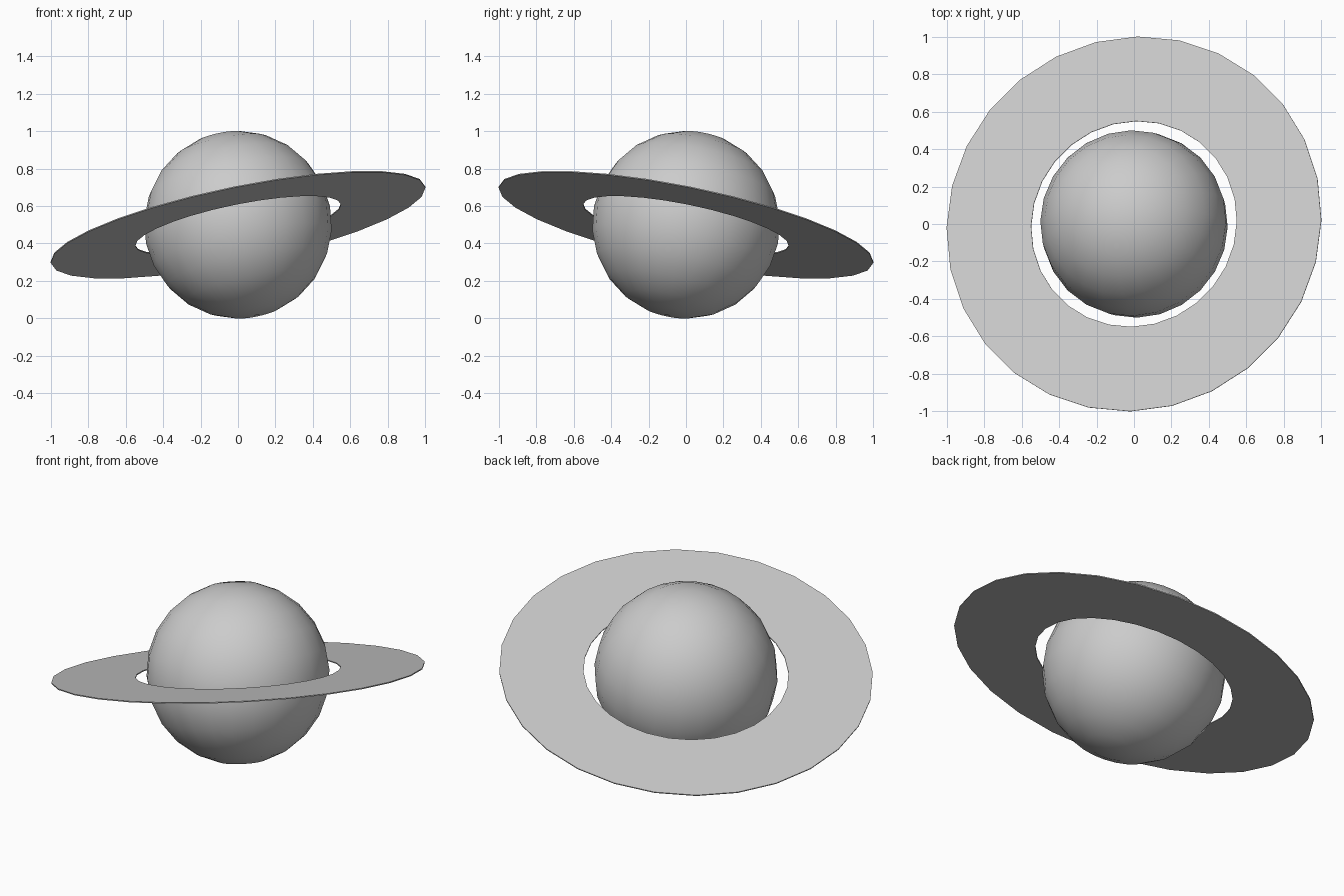
import bpy, bmesh, math
from mathutils import Matrix

if "Cube" in bpy.data.objects:
    bpy.data.objects.remove(bpy.data.objects["Cube"])

# Everything shares one tilt about the horizontal (1, 1) diagonal
TILT = math.radians(16.2)
POSE = (Matrix.Translation((0, 0, 0.5))
        @ Matrix.Rotation(math.radians(45), 4, 'Z')
        @ Matrix.Rotation(-TILT, 4, 'X'))


def add_object(name, bm):
    bmesh.ops.recalc_face_normals(bm, faces=bm.faces)
    bm.transform(POSE)
    # keep the tilt upward toward +x / -y
    mesh = bpy.data.meshes.new(name)
    bm.to_mesh(mesh)
    bm.free()
    obj = bpy.data.objects.new(name, mesh)
    bpy.context.collection.objects.link(obj)
    return obj


# Planet globe, smooth shaded
bm = bmesh.new()
bmesh.ops.create_uvsphere(bm, u_segments=24, v_segments=12, radius=0.502)
globe = add_object("globe", bm)
for p in globe.data.polygons:
    p.use_smooth = True

# Thin flat ring, 28 sides
SIDES, OUTER, INNER, HALF = 28, 1.022, 0.561, 0.003
bm = bmesh.new()
loops = []
for i in range(SIDES):
    a = 2 * math.pi * (i + 0.5) / SIDES
    loops.append([bm.verts.new((r * math.cos(a), r * math.sin(a), z))
                  for r, z in ((INNER, -HALF), (OUTER, -HALF), (OUTER, HALF), (INNER, HALF))])
for i in range(SIDES):
    a, b = loops[i], loops[(i + 1) % SIDES]
    for k in range(4):
        n = (k + 1) % 4
        bm.faces.new((a[k], a[n], b[n], b[k]))
add_object("ring", bm)
